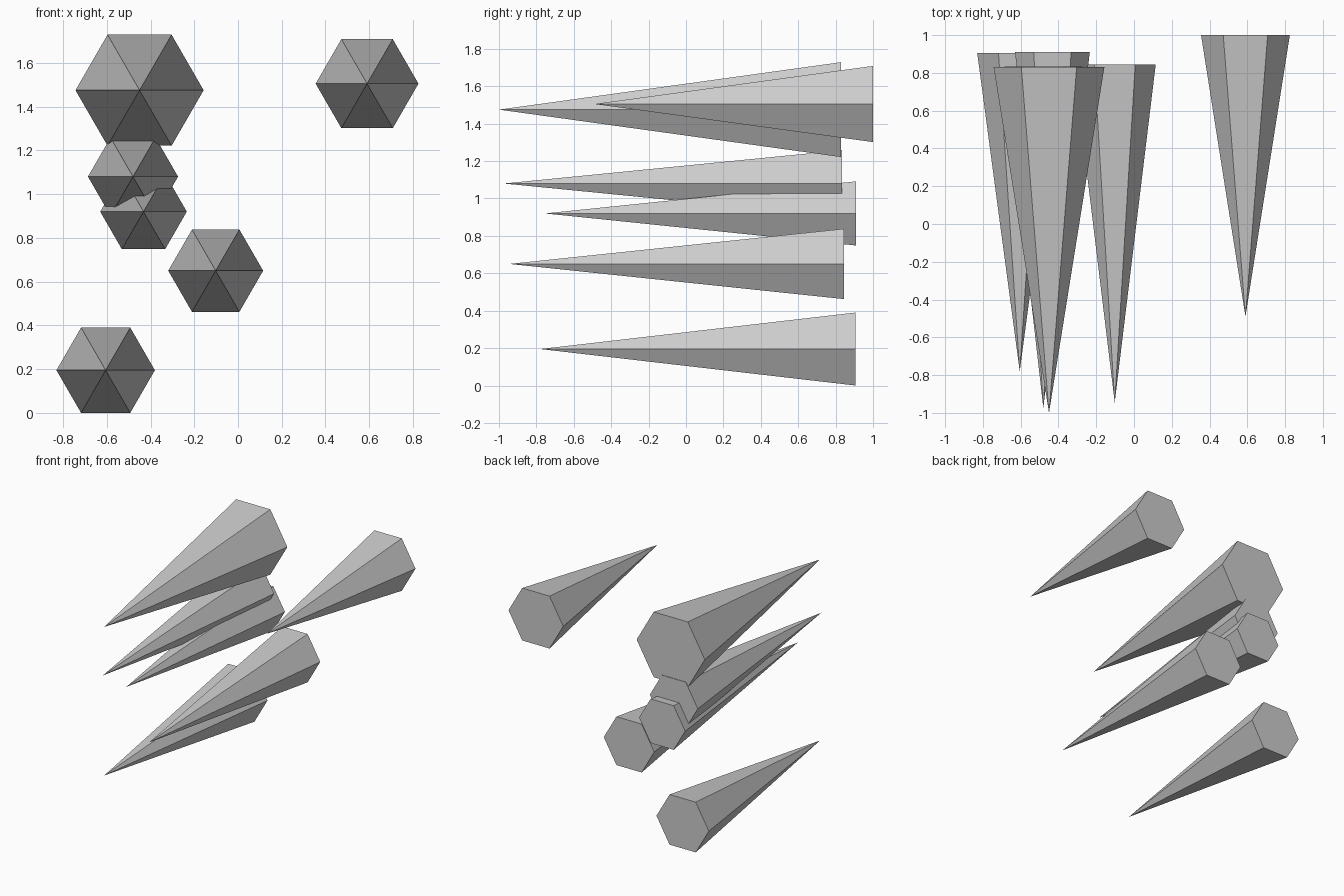
import bpy
import math
from mathutils import Matrix

cube = bpy.data.objects.get("Cube")
if cube:
    bpy.data.objects.remove(cube, do_unlink=True)

# Single plain grey
grey = bpy.data.materials.new("plain grey")
grey.use_nodes = True
colour = (0.6, 0.6, 0.6, 1)
grey.diffuse_color = colour
grey.node_tree.nodes["Principled BSDF"].inputs["Base Color"].default_value = colour


def spike(name, x, z, radius, tip, base):
    """Six-sided cone pointing forward, with corners to the left and right."""
    bpy.ops.mesh.primitive_cone_add(vertices=6, radius1=radius, radius2=0,
                                    depth=base - tip, end_fill_type='NGON')
    obj = bpy.context.object
    obj.name = name
    # Turn a corner onto the x axis, then lay the cone down towards the front
    obj.data.transform(Matrix.Rotation(math.radians(90), 4, 'X')
                       @ Matrix.Rotation(math.radians(30), 4, 'Z'))
    obj.location = (x, (tip + base) / 2, z)
    obj.data.materials.append(grey)


# Name, x, z, radius, tip y, base y
spikes = [
    ("large_top_spike", -0.45, 1.475, 0.293, -1.0, 0.83),
    ("left_spike", 0.59, 1.505, 0.235, -0.49, 1.0),
    ("upper_middle_spike", -0.48, 1.08, 0.206, -0.975, 0.835),
    ("lower_middle_spike", -0.432, 0.92, 0.198, -0.755, 0.91),
    ("centre_spike", -0.102, 0.65, 0.217, -0.945, 0.845),
    ("bottom_spike", -0.605, 0.195, 0.225, -0.78, 0.905),
]
for values in spikes:
    spike(*values)
